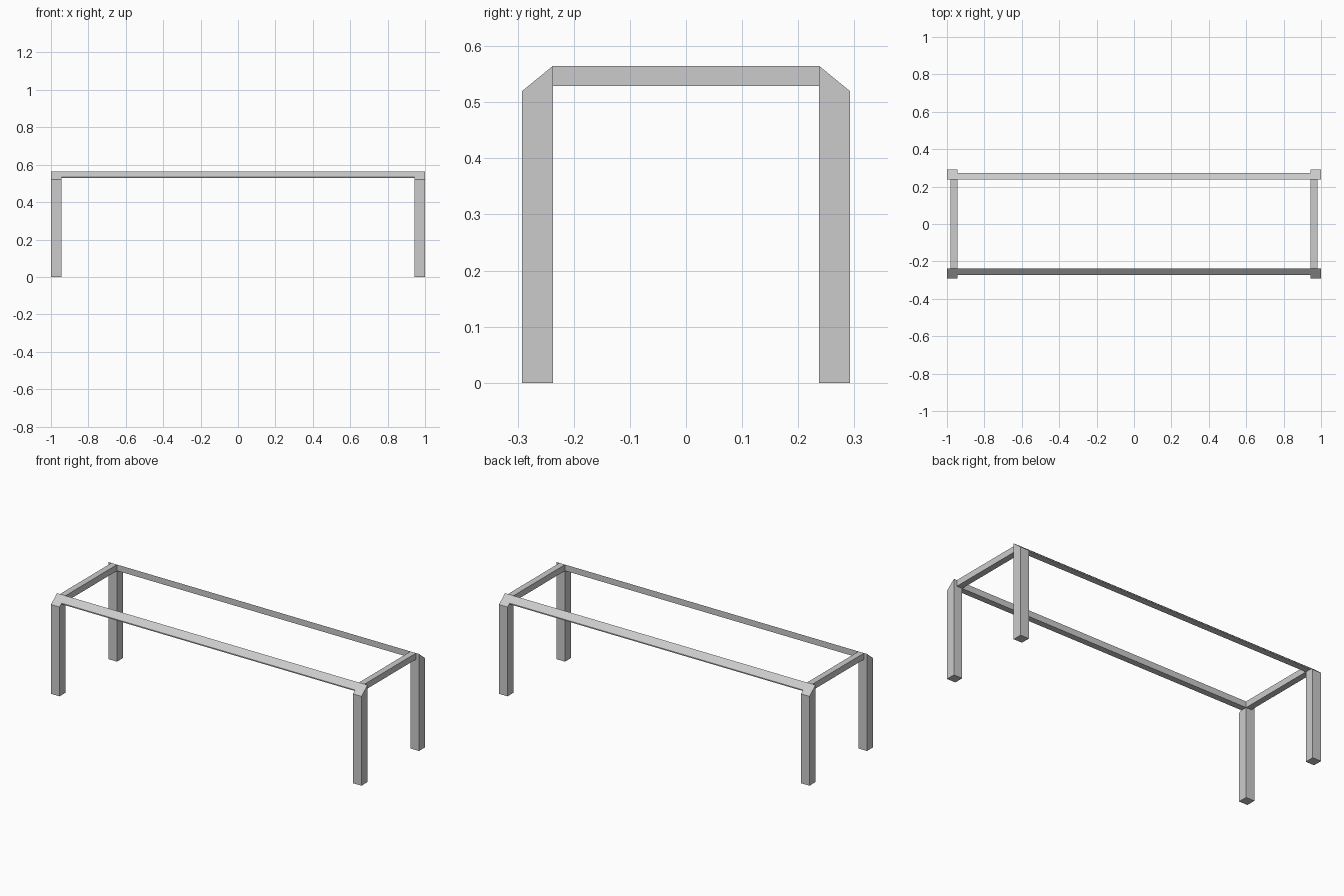
import bpy

if "Cube" in bpy.data.objects:
    bpy.data.objects.remove(bpy.data.objects["Cube"])

LEG_IN, LEG_OUT = 0.945, 1.0      # leg extent along x
Y_IN, Y_OUT = 0.237, 0.292        # leg extent along y
TOP, SHOULDER = 0.565, 0.52       # inner and outer leg heights
RAIL = 0.036                      # rail thickness


def slope(y):
    """Height of the bevelled top at depth y."""
    return TOP - (TOP - SHOULDER) * (y - Y_IN) / (Y_OUT - Y_IN)


def prism(name, profile, x0, x1, sy=1):
    """Extrude a y-z profile along x; sy=-1 mirrors it to the front."""
    n = len(profile)
    verts = [(x, y * sy, z) for x in (x0, x1) for y, z in profile]
    faces = [list(range(n))[::-1], list(range(n, 2 * n))]
    faces += [[i, (i + 1) % n, n + (i + 1) % n, n + i] for i in range(n)]
    if sy < 0:
        faces = [f[::-1] for f in faces]
    mesh = bpy.data.meshes.new(name)
    mesh.from_pydata(verts, [], faces)
    obj = bpy.data.objects.new(name, mesh)
    bpy.context.collection.objects.link(obj)
    return obj


leg = [(Y_IN, 0), (Y_OUT, 0), (Y_OUT, SHOULDER), (Y_IN, TOP)]
y_rail = Y_IN + RAIL
long_rail = [(Y_IN, TOP - RAIL), (y_rail, TOP - RAIL), (y_rail, slope(y_rail)), (Y_IN, TOP)]
side_rail = [(-Y_IN, TOP - RAIL), (Y_IN, TOP - RAIL), (Y_IN, TOP), (-Y_IN, TOP)]

# Legs with bevelled tops, and long rails flush with the bevel
for sy, depth in ((-1, "front"), (1, "back")):
    prism(f"{depth}_left_leg", leg, -LEG_OUT, -LEG_IN, sy)
    prism(f"{depth}_right_leg", leg, LEG_IN, LEG_OUT, sy)
    prism(f"{depth}_rail", long_rail, -LEG_IN, LEG_IN, sy)

# Short rails between the legs at each end
prism("left_rail", side_rail, -LEG_IN - RAIL, -LEG_IN)
prism("right_rail", side_rail, LEG_IN, LEG_IN + RAIL)
